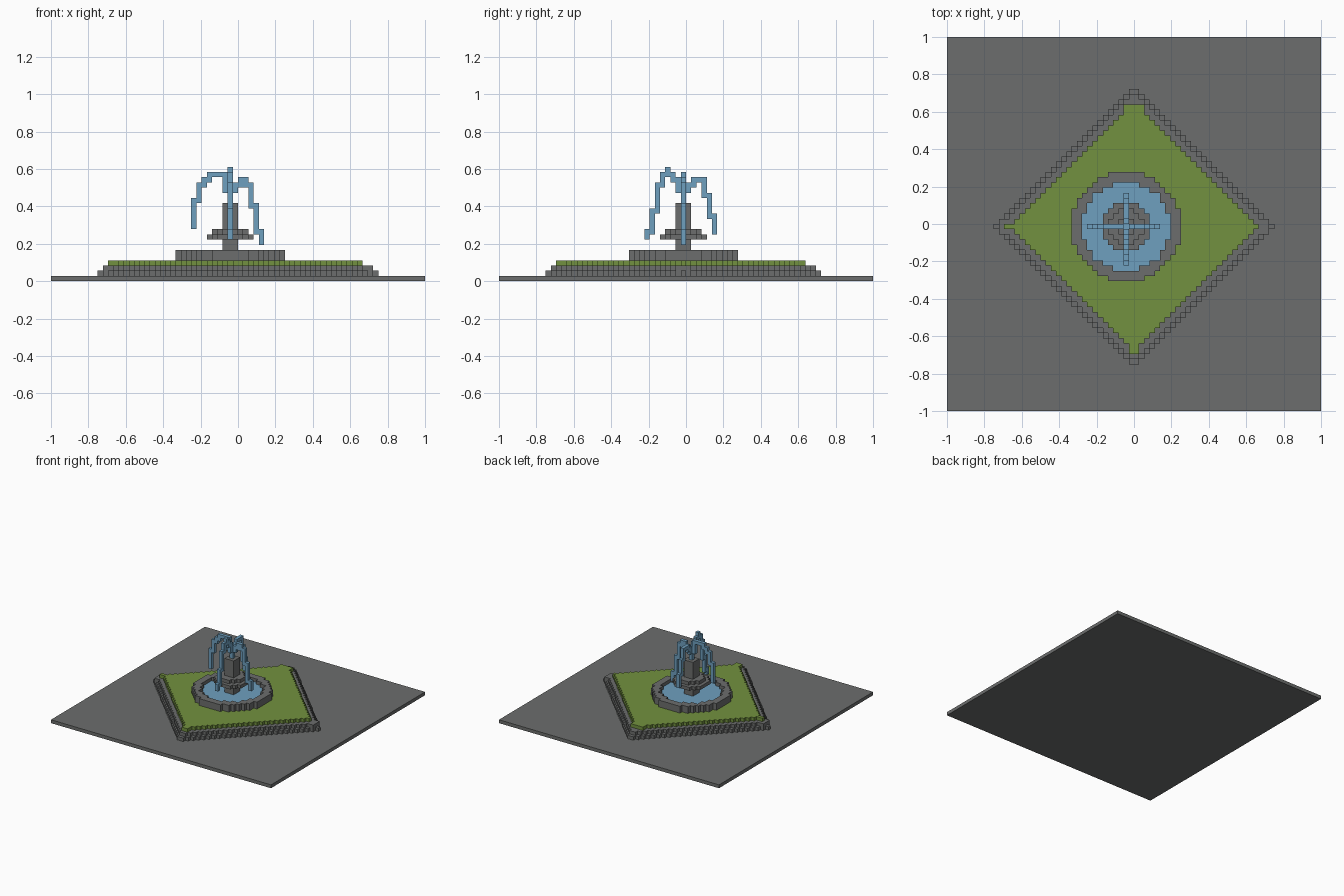
import bpy
import bmesh
from mathutils import Vector

CELL = 2 / 72          # edge length of one block
HALF = 36              # half the slab, in blocks
FX, FY = -2, -1        # block holding the fountain's axis

cube = bpy.data.objects.get("Cube")
if cube:
    bpy.data.objects.remove(cube, do_unlink=True)


def make_material(name, rgb):
    mat = bpy.data.materials.new(name)
    mat.use_nodes = True
    mat.diffuse_color = (*rgb, 1)
    bsdf = mat.node_tree.nodes["Principled BSDF"]
    bsdf.inputs["Base Color"].default_value = (*rgb, 1)
    bsdf.inputs["Roughness"].default_value = 0.9
    return mat


stone = make_material("stone grey", (0.15, 0.155, 0.153))
grass = make_material("grass green", (0.168, 0.285, 0.05))
water = make_material("water blue", (0.156, 0.35, 0.52))


def add_object(name, bm, mat):
    mesh = bpy.data.meshes.new(name)
    bm.to_mesh(mesh)
    bm.free()
    mesh.materials.append(mat)
    obj = bpy.data.objects.new(name, mesh)
    bpy.context.collection.objects.link(obj)
    return obj


def add_blocks(name, cells, mat):
    """Skin a set of blocks, leaving out faces shared by neighbours."""
    bm = bmesh.new()
    cells = set(cells)
    axes = [Vector((1, 0, 0)), Vector((0, 1, 0)), Vector((0, 0, 1))]
    for cell in cells:
        middle = Vector(cell) + Vector((0.5, 0.5, 0.5))
        for i in range(3):
            u, v = axes[(i + 1) % 3] / 2, axes[(i + 2) % 3] / 2
            for side in (1, -1):
                n = axes[i] * side
                if tuple(int(a + b) for a, b in zip(cell, n)) in cells:
                    continue
                c = middle + n / 2
                corners = [c - u - v, c + u - v, c + u + v, c - u + v]
                bm.faces.new([bm.verts.new(p * CELL) for p in corners[::side]])
    bmesh.ops.remove_doubles(bm, verts=bm.verts, dist=CELL / 100)
    return add_object(name, bm, mat)


def layer(test, bottom, top):
    """Blocks of the plan where test(x, y) holds, between two heights."""
    span = range(-HALF, HALF)
    return {(x, y, z) for x in span for y in span if test(x, y)
            for z in range(bottom, top)}


def diamond(size):
    return lambda x, y: abs(x + 0.5) + abs(y + 1) <= size


def disc(outer, inner=-1):
    return lambda x, y: inner < ((x - FX) ** 2 + (y - FY) ** 2) ** 0.5 <= outer


def block(x0, x1, y0, y1):
    return lambda x, y: x0 <= x < x1 and y0 <= y < y1


# Paving slab
bm = bmesh.new()
bmesh.ops.create_cube(bm, size=1)
for vert in bm.verts:
    vert.co = Vector((vert.co.x * 2, vert.co.y * 2, (vert.co.z + 0.5) * CELL))
add_object("paving_slab", bm, stone)

# Stepped diamond terrace, with the side tips kept full height
terrace = layer(diamond(26.5), 1, 2) | layer(diamond(25.5), 2, 3)
terrace |= layer(block(-26, 26, -2, 1), 2, 3)
add_blocks("terrace", terrace, stone)

# Lawn with small stubs at its tips
lawn = layer(diamond(23.5), 3, 4) | layer(block(-2, 2, 21, 23), 3, 4)
lawn |= layer(block(-1, 1, -25, -22), 3, 4) | layer(block(-25, -22, -1, 0), 3, 4)
add_blocks("lawn", lawn, grass)

# Pool
add_blocks("pool_rim", layer(disc(10.5, 8.5), 4, 6), stone)
add_blocks("pool_water", layer(disc(8.5), 4, 5), water)

# Pedestal: stem, two-step bowl and upper column
pedestal = layer(disc(1.5), 5, 15)
pedestal |= layer(disc(4.5), 8, 9) | layer(disc(3.2), 9, 10)
add_blocks("pedestal", pedestal, stone)

# Water jets: (blocks from the axis, bottom, top) for each step of the fall
spout = layer(disc(0), 15, 18)
jets = {
    "left_jet": ((1, 0), [(1, 17, 19), (2, 18, 20), (3, 18, 20), (4, 14, 19),
                          (5, 9, 15), (6, 7, 10)]),
    "right_jet": ((-1, 0), [(1, 17, 21), (2, 20, 21), (3, 20, 21), (4, 19, 21),
                            (5, 18, 20), (6, 15, 19), (7, 10, 16)]),
    "back_jet": ((0, 1), [(1, 17, 19), (2, 18, 20), (3, 19, 20), (4, 16, 20),
                          (5, 12, 17), (6, 9, 13)]),
    "front_jet": ((0, -1), [(1, 17, 20), (2, 19, 21), (3, 20, 22), (4, 18, 21),
                            (5, 13, 19), (6, 9, 14), (7, 8, 10)]),
}
add_blocks("spout", spout, water)
for name, ((dx, dy), steps) in jets.items():
    cells = {(FX + dx * d, FY + dy * d, z)
             for d, low, high in steps for z in range(low, high)}
    add_blocks(name, cells, water)
